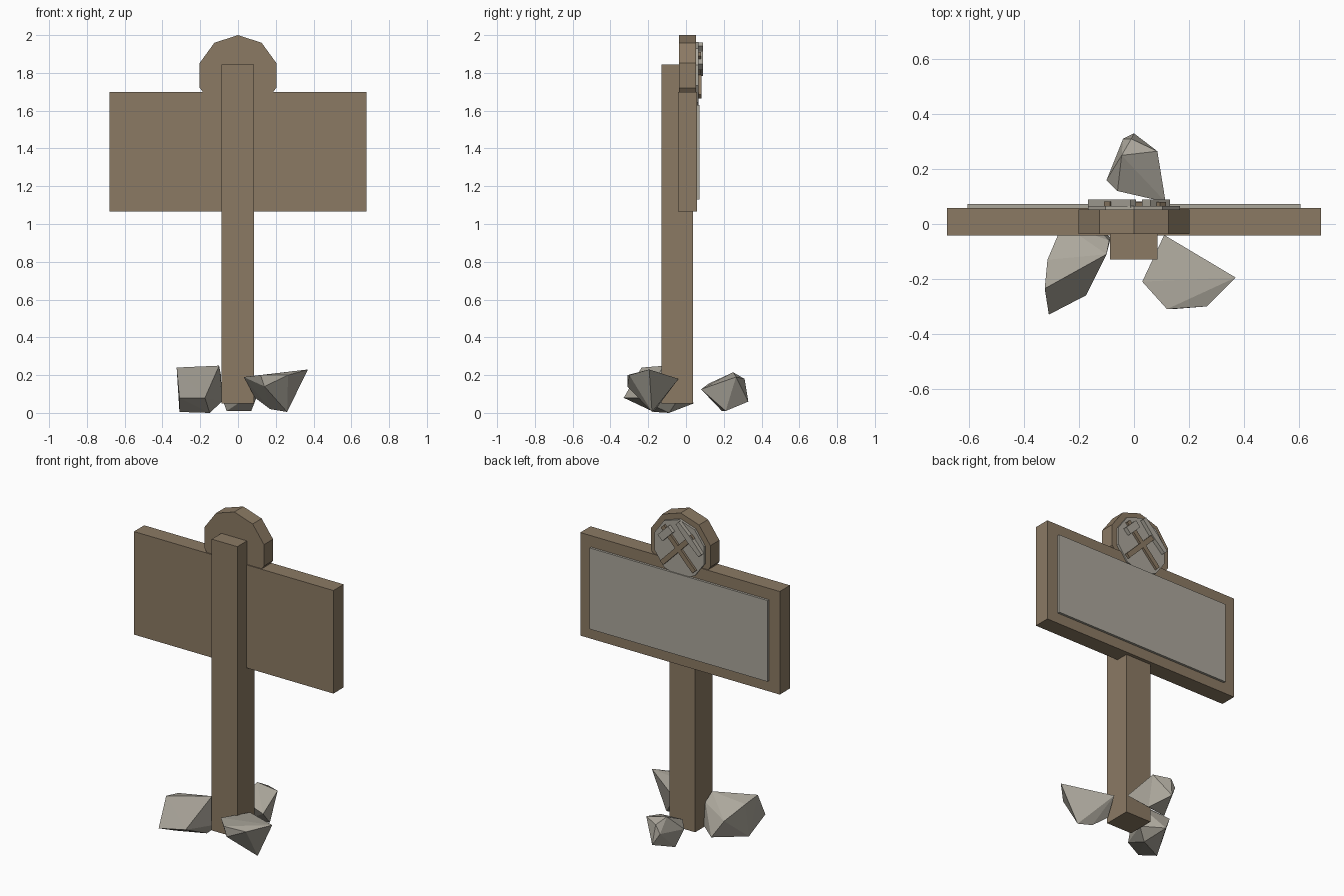
import bpy, bmesh
from math import pi
from mathutils import Matrix, Vector

old = bpy.data.objects.get("Cube")
if old:
    bpy.data.objects.remove(old, do_unlink=True)


def material(name, color):
    mat = bpy.data.materials.new(name)
    mat.use_nodes = True
    mat.diffuse_color = color
    mat.node_tree.nodes["Principled BSDF"].inputs["Base Color"].default_value = color
    return mat


wood = material("brown wood", (0.26, 0.195, 0.127, 1))
stone = material("warm grey stone", (0.41, 0.385, 0.33, 1))


def finish(bm, name, mat):
    bmesh.ops.recalc_face_normals(bm, faces=bm.faces)
    mesh = bpy.data.meshes.new(name)
    bm.to_mesh(mesh)
    bm.free()
    mesh.materials.append(mat)
    obj = bpy.data.objects.new(name, mesh)
    bpy.context.collection.objects.link(obj)
    return obj


def box(name, low, high, mat):
    low, high = Vector(low), Vector(high)
    bm = bmesh.new()
    bmesh.ops.create_cube(bm, size=1)
    bmesh.ops.scale(bm, vec=high - low, verts=bm.verts)
    bmesh.ops.translate(bm, vec=(low + high) / 2, verts=bm.verts)
    return finish(bm, name, mat)


def disc(name, radius, y0, y1, mat):
    """Ten-sided disc facing along y with one corner pointing up."""
    bm = bmesh.new()
    bmesh.ops.create_cone(bm, cap_ends=True, segments=10, radius1=radius,
                          radius2=radius, depth=y1 - y0)
    bmesh.ops.rotate(bm, matrix=Matrix.Rotation(pi / 2, 3, "X"), verts=bm.verts)
    top = max(bm.verts, key=lambda v: v.co.z).co
    if abs(top.x) > radius * 0.1:
        bmesh.ops.rotate(bm, matrix=Matrix.Rotation(pi / 10, 3, "Y"), verts=bm.verts)
    bmesh.ops.translate(bm, vec=(0, (y0 + y1) / 2, disc_z), verts=bm.verts)
    return finish(bm, name, mat)


def bar(name, start, end, width, y0, y1, mat, taper=1):
    """Straight bar between two (x, z) points, optionally narrowed at both ends."""
    a, b = Vector(start), Vector(end)
    side = (b - a).orthogonal().normalized() * width / 2
    mid = (a + b) / 2
    outline = [a - side * taper, mid - side, b - side * taper,
               b + side * taper, mid + side, a + side * taper]
    bm = bmesh.new()
    face = bm.faces.new([bm.verts.new((p.x, y0, p.y)) for p in outline])
    new = bmesh.ops.extrude_face_region(bm, geom=[face])["geom"]
    bmesh.ops.translate(bm, vec=(0, y1 - y0, 0),
                        verts=[g for g in new if isinstance(g, bmesh.types.BMVert)])
    return finish(bm, name, mat)


def rock(name, points):
    """Faceted boulder wrapped around a few corner points."""
    bm = bmesh.new()
    for p in points:
        bm.verts.new(p)
    hull = bmesh.ops.convex_hull(bm, input=bm.verts)
    loose = [v for v in hull["geom_interior"] if isinstance(v, bmesh.types.BMVert)]
    bmesh.ops.delete(bm, geom=loose, context="VERTS")
    return finish(bm, name, stone)


# Post, sign board and its face plate
box("post", (-0.088, -0.13, 0.05), (0.086, 0.037, 1.845), wood)
box("sign_board", (-0.68, -0.042, 1.065), (0.68, 0.058, 1.7), wood)
box("face_plate", (-0.606, 0.05, 1.13), (0.606, 0.072, 1.63), stone)

# Round crest on top of the board
disc_z = 1.787
disc("crest_backing", 0.213, -0.036, 0.052, wood)
disc("crest_plate", 0.177, 0.045, 0.066, stone)

# Crossed tools on the crest
bar("hammer_handle", (-0.11, 1.675), (0.106, 1.9), 0.03, 0.06, 0.08, wood)
bar("hammer_head", (0.045, 1.9), (0.115, 1.83), 0.045, 0.06, 0.09, stone)
bar("pick_handle", (0.11, 1.675), (-0.098, 1.888), 0.03, 0.06, 0.082, wood)
bar("pick_head", (-0.002, 1.952), (-0.158, 1.792), 0.04, 0.06, 0.09, stone, 0.7)

# Boulders around the foot of the post
rock("right_rock", [
    (-.325, -.235, .24), (-.1, -.11, .25), (-.315, -.13, .22), (-.31, -.33, .08),
    (-.175, -.26, .08), (-.09, -.06, .2), (-.085, -.05, .06), (-.31, -.17, .005),
    (-.15, -.09, 0), (-.26, 0, .15), (-.2, .04, .05)])
rock("left_rock", [
    (.37, -.195, .23), (.11, -.04, .18), (.03, -.21, .19), (.12, -.31, .2),
    (.14, -.31, .14), (.265, -.3, .2), (.26, -.18, .005), (.17, -.16, .02),
    (.09, -.12, .08)])
rock("back_rock", [
    (-.045, .25, .215), (.085, .265, .19), (0, .33, .06), (-.01, .31, .18),
    (-.04, .31, .13), (-.1, .16, .12), (-.06, .12, .155), (.115, .08, .125),
    (-.06, .19, .01), (.07, .21, .01)])
